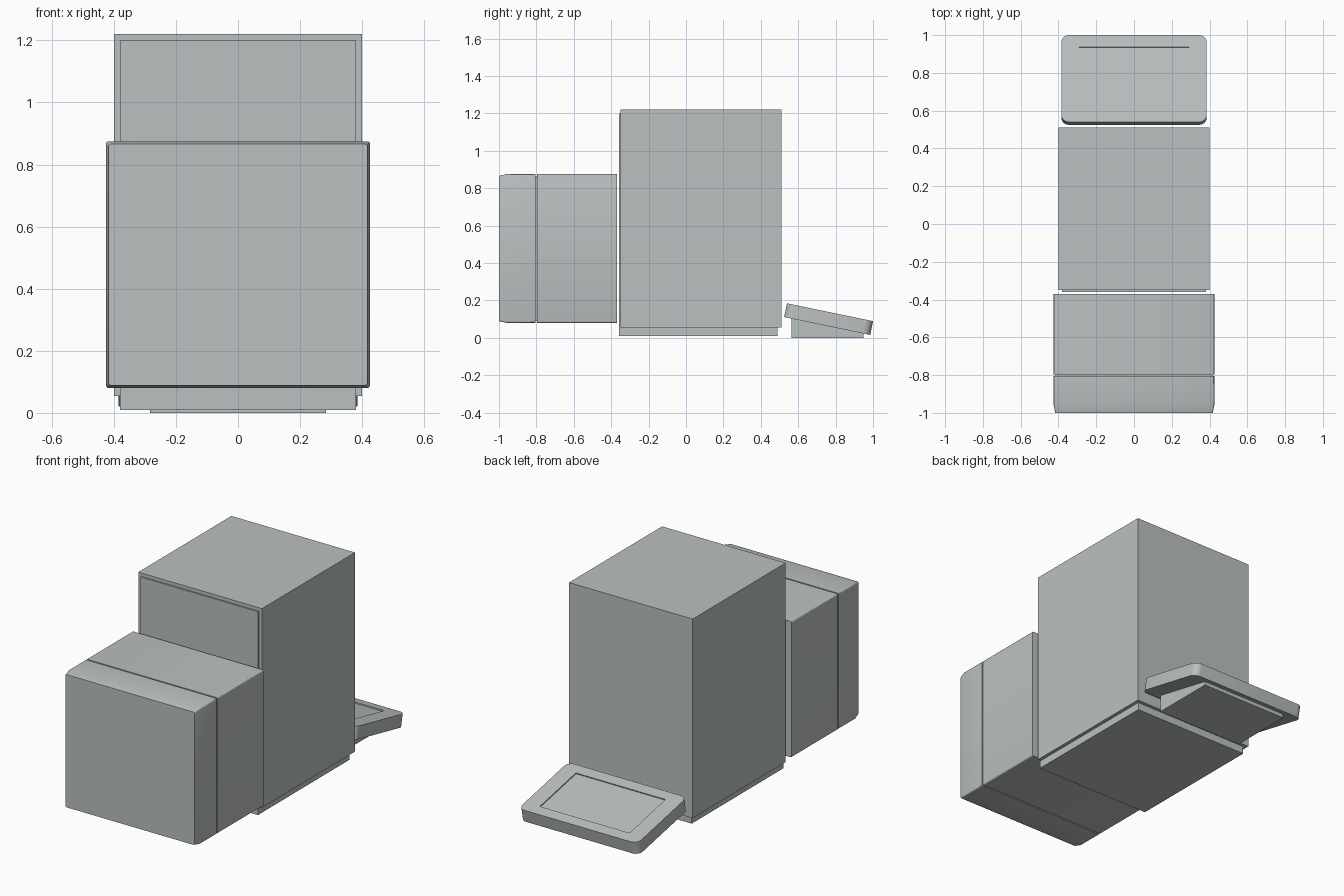
import bpy, bmesh, math
from mathutils import Matrix, Vector

if "Cube" in bpy.data.objects:
    bpy.data.objects.remove(bpy.data.objects["Cube"], do_unlink=True)

grey = bpy.data.materials.new("light grey")
grey.use_nodes = True
colour = (0.50, 0.53, 0.53, 1)
grey.diffuse_color = colour
grey.node_tree.nodes["Principled BSDF"].inputs["Base Color"].default_value = colour


def box_mesh(lo, hi):
    """bmesh box between two corners"""
    bm = bmesh.new()
    lo, hi = Vector(lo), Vector(hi)
    bmesh.ops.create_cube(bm, size=1)
    for v in bm.verts:
        v.co = (lo + hi) / 2 + v.co * (hi - lo)
    return bm


def bevel_along(bm, axis, width, segments):
    """round the edges running mainly along one axis"""
    edges = [e for e in bm.edges
             if abs((e.verts[1].co - e.verts[0].co).normalized()[axis]) > 0.95]
    bmesh.ops.bevel(bm, geom=edges, offset=width, segments=segments,
                    profile=0.5, affect='EDGES')


def finish(bm, name, smooth=False):
    bmesh.ops.recalc_face_normals(bm, faces=bm.faces)
    mesh = bpy.data.meshes.new(name)
    bm.to_mesh(mesh)
    bm.free()
    mesh.materials.append(grey)
    ob = bpy.data.objects.new(name, mesh)
    bpy.context.collection.objects.link(ob)
    if smooth:
        bpy.ops.object.select_all(action='DESELECT')
        ob.select_set(True)
        bpy.context.view_layer.objects.active = ob
        bpy.ops.object.shade_smooth_by_angle(angle=math.radians(30))
    return ob


# Main cabinet, its plinth and the thin raised front panel
finish(box_mesh((-0.40, -0.35, 0.055), (0.40, 0.51, 1.22)), "cabinet")
finish(box_mesh((-0.38, -0.35, 0.01), (0.38, 0.49, 0.056)), "plinth")
finish(box_mesh((-0.38, -0.359, 0.01), (0.38, -0.349, 1.20)), "front_panel")

# Front unit: rear body, recessed core behind the seam, door
bm = box_mesh((-0.425, -0.796, 0.08), (0.425, -0.37, 0.875))
bevel_along(bm, 1, 0.008, 3)
finish(bm, "front_unit_body", True)
finish(box_mesh((-0.415, -0.81, 0.09), (0.415, -0.78, 0.865)), "seam_core")

bm = box_mesh((-0.425, -0.96, 0.08), (0.425, -0.804, 0.875))
front = min(bm.faces, key=lambda f: f.calc_center_median().y)
# Extrude the door face forward with a slight taper
new = bmesh.ops.extrude_face_region(bm, geom=[front])["geom"]
bmesh.ops.delete(bm, geom=[front], context='FACES_ONLY')
for v in [g for g in new if isinstance(g, bmesh.types.BMVert)]:
    v.co.x *= 0.417 / 0.425
    v.co.z = 0.4775 + (v.co.z - 0.4775) * 0.3885 / 0.3975
    v.co.y = -1.0
bevel_along(bm, 1, 0.008, 3)
finish(bm, "front_unit_door", True)

# Tilted tray at the back with a shallow rectangular recess
bm = box_mesh((-0.385, -0.235, -0.0375), (0.385, 0.235, 0.0375))
top = max(bm.faces, key=lambda f: f.calc_center_median().z)
bmesh.ops.inset_region(bm, faces=[top], thickness=0.06)
for v in top.verts:
    v.co.x = math.copysign(0.29, v.co.x)
    v.co.y = math.copysign(0.17, v.co.y)
new = bmesh.ops.extrude_face_region(bm, geom=[top])["geom"]
bmesh.ops.delete(bm, geom=[top], context='FACES_ONLY')
for v in [g for g in new if isinstance(g, bmesh.types.BMVert)]:
    v.co.z -= 0.006
corners = [e for e in bm.edges
           if abs(e.verts[0].co.z - e.verts[1].co.z) > 0.05]
bmesh.ops.bevel(bm, geom=corners, offset=0.04, segments=6,
                profile=0.5, affect='EDGES')
bm.transform(Matrix.Translation((0, 0.7625, 0.1))
             @ Matrix.Rotation(math.radians(-11.7), 4, 'X'))
finish(bm, "tray", True)

# Wedge foot under the tray
bm = box_mesh((-0.283, 0.565, 0), (0.283, 0.95, 0.1))
for v in bm.verts:
    if v.co.z > 0.05:
        v.co.z = 0.11 if v.co.y < 0.7 else 0.03
finish(bm, "tray_foot")
